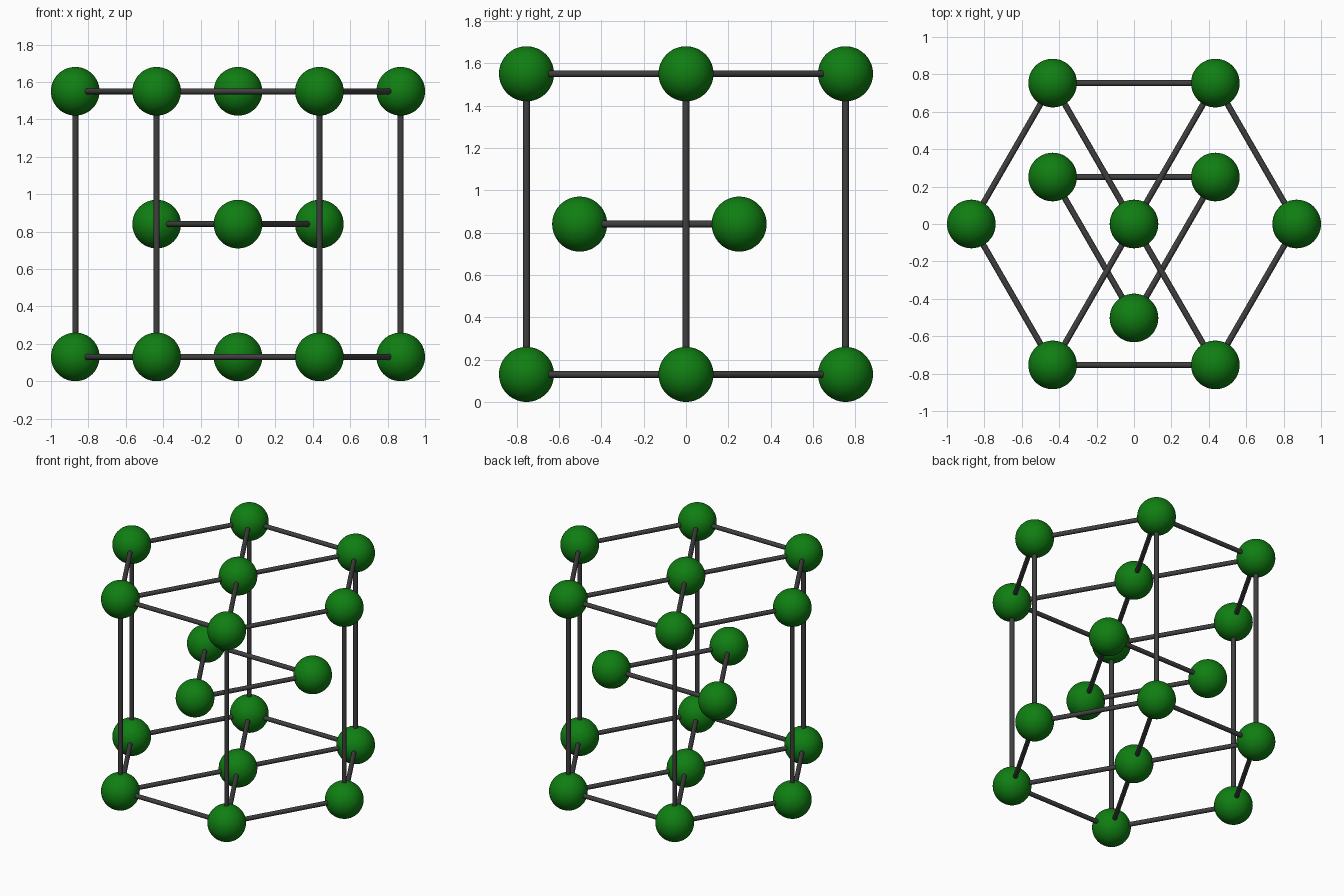
import bpy
import math
from mathutils import Vector

cube = bpy.data.objects.get("Cube")
if cube:
    bpy.data.objects.remove(cube, do_unlink=True)

SPACING = 0.87           # distance between neighbouring balls
BALL, ROD = 0.13, 0.016  # radii
LOW, MID, HIGH = 0.13, 0.84, 1.55


def material(name, color):
    m = bpy.data.materials.new(name)
    m.use_nodes = True
    m.diffuse_color = color
    bsdf = m.node_tree.nodes["Principled BSDF"]
    bsdf.inputs["Base Color"].default_value = color
    bsdf.inputs["Roughness"].default_value = 0.6
    return m


green = material("green", (0.005, 0.21, 0.006, 1))
grey = material("dark grey", (0.05, 0.05, 0.052, 1))


def finish(name, mat):
    ob = bpy.context.object
    ob.name = name
    ob.data.materials.append(mat)
    bpy.ops.object.shade_smooth_by_angle(angle=math.radians(40))


def ball(name, p):
    bpy.ops.mesh.primitive_uv_sphere_add(segments=48, ring_count=24, radius=BALL, location=p)
    finish(name, green)


def rod(name, a, b):
    d = b - a
    bpy.ops.mesh.primitive_cylinder_add(
        vertices=24, radius=ROD, depth=d.length, location=(a + b) / 2,
        rotation=d.to_track_quat('Z', 'Y').to_euler())
    finish(name, grey)


def ring(count, radius, z, start):
    angles = [math.radians(start) + math.tau * i / count for i in range(count)]
    return [Vector((radius * math.cos(t), radius * math.sin(t), z)) for t in angles]


def loop(name, points):
    for i, p in enumerate(points):
        ball(f"{name}_ball_{i}", p)
        rod(f"{name}_rod_{i}", p, points[(i + 1) % len(points)])


# Hexagonal layers, each with a centre ball and four spokes
layers = {"lower": ring(6, SPACING, LOW, 0), "upper": ring(6, SPACING, HIGH, 0)}
for name, corners in layers.items():
    loop(name, corners)
    centre = Vector((0, 0, corners[0].z))
    ball(f"{name}_centre_ball", centre)
    for i, p in enumerate(corners):
        if i % 3:  # the two corners on the x axis have no spoke
            rod(f"{name}_spoke_{i}", centre, p)

# Upright rods at the six corners
for i, (a, b) in enumerate(zip(layers["lower"], layers["upper"])):
    rod(f"upright_rod_{i}", a, b)

# Middle triangle
loop("middle", ring(3, SPACING / math.sqrt(3), MID, 30))
